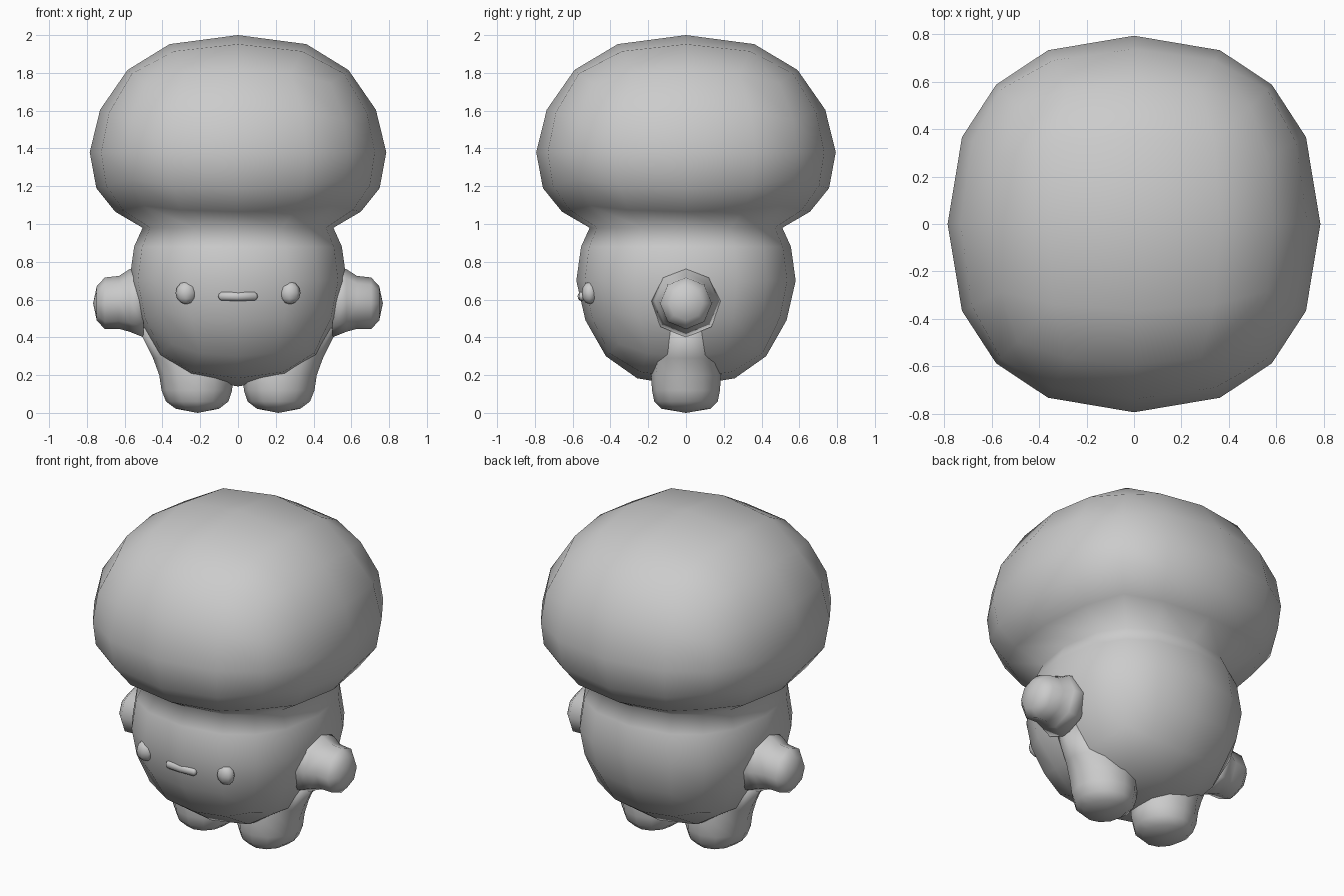
import bpy, bmesh, math
from mathutils import Vector

if "Cube" in bpy.data.objects:
    bpy.data.objects.remove(bpy.data.objects["Cube"])

clay = bpy.data.materials.new("plain grey")
clay.diffuse_color = (0.6, 0.6, 0.6, 1)
clay.use_nodes = True
clay.node_tree.nodes["Principled BSDF"].inputs["Base Color"].default_value = clay.diffuse_color
N = 2.3  # roundness of the squarish cross-section


def finish(name, bm):
    bmesh.ops.recalc_face_normals(bm, faces=bm.faces)
    for f in bm.faces:
        f.smooth = True
    me = bpy.data.meshes.new(name)
    bm.to_mesh(me)
    bm.free()
    me.materials.append(clay)
    ob = bpy.data.objects.new(name, me)
    bpy.context.collection.objects.link(ob)
    return ob


def rounded(a, b, w):
    """Push a point of a cube out onto a soft, slightly square ball."""
    d = (abs(a) ** N + abs(b) ** N + abs(w) ** N) ** (1 / N)
    return Vector((a, b, w)) / d


# 16 points around the square border, four per side
side = [-1, -0.5, 0, 0.5]
border = ([(t, -1) for t in side] + [(1, t) for t in side]
          + [(-t, 1) for t in side] + [(-1, -t) for t in side])

# Cap and body in one skin: (bend, half width, height, centre height)
rings = [(1, 0.585, 1.815, 1.38), (0.5, 0.73, 1.605, 1.38), (0, 0.785, 1.38, 1.38),
         (-0.4, 0.75, 1.19, 1.38), (-0.5, 0.65, 1.065, 1.2), (0, 0.505, 0.98, 0.98),
         (0, 0.55, 0.88, 0.88), (0, 0.575, 0.70, 0.70),
         (-0.5, 0.527, 0.49, 0.70), (-1, 0.42, 0.30, 0.70)]
bm = bmesh.new()
loops = []
for w, r, z, zc in rings:
    mid = rounded(1, 0, w)
    loop = []
    for a, b in border:
        p = rounded(a, b, w)
        k = r / mid.x
        h = zc + (z - zc) * (p.z / mid.z if w else 0)
        loop.append(bm.verts.new((p.x * k, p.y * k * 1.01, h)))
    loops.append(loop)
for l0, l1 in zip(loops, loops[1:]):
    for i in range(16):
        j = (i + 1) % 16
        bm.faces.new((l0[i], l0[j], l1[j], l1[i]))

# Close the crown and the belly with 4 x 4 patches
for loop, w, r, zc, h in ((loops[0], 1, 0.785, 1.38, 0.62), (loops[-1], -1, 0.56, 0.70, 0.56)):
    grid = {ab: v for ab, v in zip(border, loop)}
    for a in (-0.5, 0, 0.5):
        for b in (-0.5, 0, 0.5):
            p = rounded(a, b, w)
            grid[a, b] = bm.verts.new((p.x * r, p.y * r, zc + p.z * h))
    for a in side:
        for b in side:
            bm.faces.new([grid[a, b], grid[a + 0.5, b], grid[a + 0.5, b + 0.5], grid[a, b + 0.5]])
finish("cap_and_body", bm)


def limb(name, sections, axis, sides, tip):
    """Tube through (centre, radius u, radius v) sections, closed at a tip point."""
    bm = bmesh.new()
    loops = []
    for c, ru, rv in sections:
        loop = []
        for i in range(sides):
            t = 2 * math.pi * i / sides
            u, v = ru * math.cos(t), rv * math.sin(t)
            off = Vector((0, v, u)) if axis == 'X' else Vector((u, v, 0))
            loop.append(bm.verts.new(Vector(c) + off))
        loops.append(loop)
    for l0, l1 in zip(loops, loops[1:]):
        for i in range(sides):
            j = (i + 1) % sides
            bm.faces.new((l0[i], l0[j], l1[j], l1[i]))
    end = bm.verts.new(tip)
    for i in range(sides):
        bm.faces.new((loops[-1][i], loops[-1][(i + 1) % sides], end))
    bm.faces.new(loops[0])
    return finish(name, bm)


def ball(name, loc, scale, u, v):
    bm = bmesh.new()
    bmesh.ops.create_uvsphere(bm, u_segments=u, v_segments=v, radius=1)
    for vert in bm.verts:
        vert.co = Vector(loc) + Vector([c * s for c, s in zip(vert.co, scale)])
    return finish(name, bm)


for s, tag in ((1, "right"), (-1, "left")):
    # Stubby arm flaring into the body
    arm = [((s * x, 0, z), r, r) for x, r, z in
           ((0.50, 0.19, 0.59), (0.575, 0.165, 0.595), (0.63, 0.14, 0.585),
            (0.705, 0.137, 0.58), (0.748, 0.09, 0.58))]
    limb("arm_" + tag, arm, 'X', 8, (s * 0.767, 0, 0.58))
    # Short leg with a rounded foot
    leg = [((s * x, 0, z), ru, rv) for x, z, ru, rv in
           ((0.30, 0.45, 0.23, 0.15), (0.25, 0.29, 0.20, 0.17), (0.222, 0.20, 0.195, 0.185),
            (0.218, 0.12, 0.187, 0.18), (0.216, 0.06, 0.165, 0.168), (0.215, 0.022, 0.115, 0.13))]
    limb("leg_" + tag, leg, 'Z', 12, (s * 0.214, 0, 0))
    # Bead eye
    ball("eye_" + tag, (s * 0.275, -0.51, 0.635), (0.056, 0.042, 0.06), 8, 6)

# Small straight mouth
ball("mouth", (0, -0.552, 0.617), (0.03, 0.022, 0.025), 8, 6)
mouth = bpy.data.objects["mouth"]
for v in mouth.data.vertices:
    if abs(v.co.x) > 0.001:
        v.co.x += math.copysign(0.075, v.co.x)
